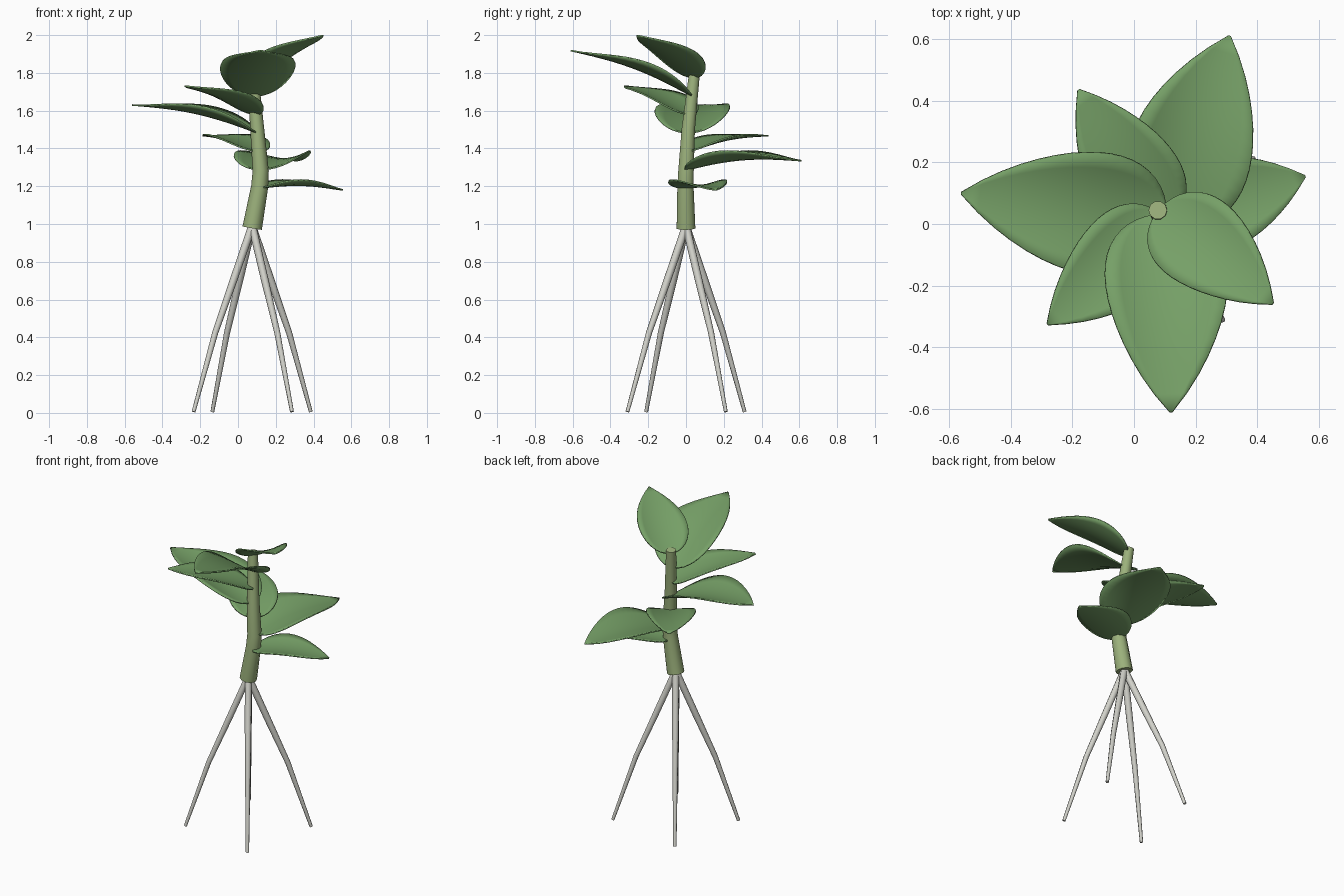
import bpy, bmesh, math
from mathutils import Vector

if "Cube" in bpy.data.objects:
    bpy.data.objects.remove(bpy.data.objects["Cube"])


def material(name, rgb):
    m = bpy.data.materials.new(name)
    m.diffuse_color = (*rgb, 1)
    m.use_nodes = True
    m.node_tree.nodes["Principled BSDF"].inputs["Base Color"].default_value = m.diffuse_color
    return m


LEAF = material("leaf green", (0.18, 0.35, 0.135))
STEM = material("stem green", (0.33, 0.44, 0.20))
ROOT = material("pale root", (0.64, 0.64, 0.59))


def finish(name, bm, mat, angle):
    bmesh.ops.recalc_face_normals(bm, faces=bm.faces)
    me = bpy.data.meshes.new(name)
    bm.to_mesh(me)
    bm.free()
    ob = bpy.data.objects.new(name, me)
    bpy.context.collection.objects.link(ob)
    me.materials.append(mat)
    bpy.ops.object.select_all(action='DESELECT')
    ob.select_set(True)
    bpy.context.view_layer.objects.active = ob
    bpy.ops.object.shade_smooth_by_angle(angle=math.radians(angle))
    return ob


def tube(name, points, radii, sides, mat):
    """Tapered capped tube along a path."""
    pts = [Vector(p) for p in points]
    bm = bmesh.new()
    rings = []
    for i, (p, r) in enumerate(zip(pts, radii)):
        tan = (pts[min(i + 1, len(pts) - 1)] - pts[max(i - 1, 0)]).normalized()
        u = Vector((0, 1, 0)).cross(tan).normalized()
        v = tan.cross(u)
        rings.append([bm.verts.new(p + r * (u * math.cos(a) + v * math.sin(a)))
                      for a in (2 * math.pi * k / sides for k in range(sides))])
    for a, b in zip(rings, rings[1:]):
        for k in range(sides):
            n = (k + 1) % sides
            bm.faces.new((a[k], a[n], b[n], b[k]))
    bm.faces.new(rings[0])
    bm.faces.new(rings[-1])
    return finish(name, bm, mat, 50)


def leaf(name, base, tip, half_width, arch, rows=18, cols=8):
    """Pointed leaf, arched lengthwise and cupped across."""
    base, tip = Vector(base), Vector(tip)
    along = tip - base
    side = Vector((0, 0, 1)).cross(along).normalized()
    up = along.normalized().cross(side)
    bm = bmesh.new()
    grid = []
    for i in range(rows + 1):
        t = (i / rows) ** 1.6
        w = half_width * t ** 0.5 * (1 - t) ** 0.9 / 0.4015
        w = max(w, 0.004)
        row = []
        for j in range(cols + 1):
            x = w * (2 * j / cols - 1)
            bulge = math.sin(math.pi * t)
            row.append(bm.verts.new(base + along * t + side * (x + 0.008 * bulge)
                                    + up * (arch * bulge + 1.3 * x * x)))
        grid.append(row)
    for a, b in zip(grid, grid[1:]):
        for j in range(cols):
            bm.faces.new((a[j], a[j + 1], b[j + 1], b[j]))
    ob = finish(name, bm, LEAF, 60)
    mod = ob.modifiers.new("thickness", 'SOLIDIFY')
    mod.thickness = 0.008
    mod.offset = 0
    return ob


# Stem, bent near the bottom
path = [(0.075, 0, 0.978), (0.115, -0.003, 1.2), (0.12, 0, 1.28),
        (0.102, 0.012, 1.5), (0.077, 0.045, 1.8)]
tube("stem", path, [0.052, 0.045, 0.043, 0.037, 0.030], 10, STEM)

# Four splayed roots, a quarter turn apart
for k in range(4):
    a = math.atan2(0.212, 0.312) + k * math.pi / 2
    pts = [(0.075 + 0.375 * f * math.cos(a), 0.375 * f * math.sin(a), z)
           for f, z in ((0.0, 0.99), (0.31, 0.71), (0.63, 0.425), (1.0, 0.006))]
    tube(f"root_{k + 1}", pts, [0.021, 0.020, 0.016, 0.010], 8, ROOT)


def stem_at(z):
    for p, q in zip(path, path[1:]):
        if z <= q[2]:
            return Vector(p).lerp(Vector(q), (z - p[2]) / (q[2] - p[2]))


# Seven leaves spiralling up the stem, short and long in turn
tips = [(0.555, 0.155, 1.18), (0.31, 0.61, 1.335), (-0.18, 0.435, 1.468),
        (-0.56, 0.10, 1.63), (-0.28, -0.325, 1.73), (0.12, -0.61, 1.918),
        (0.45, -0.258, 1.998)]
for i, tip in enumerate(tips):
    long_leaf = i % 2 == 1
    leaf(f"leaf_{i + 1}", stem_at(1.19 + 0.0975 * i), tip,
         0.198 if long_leaf else 0.148, 0.03 if long_leaf else 0.02)
